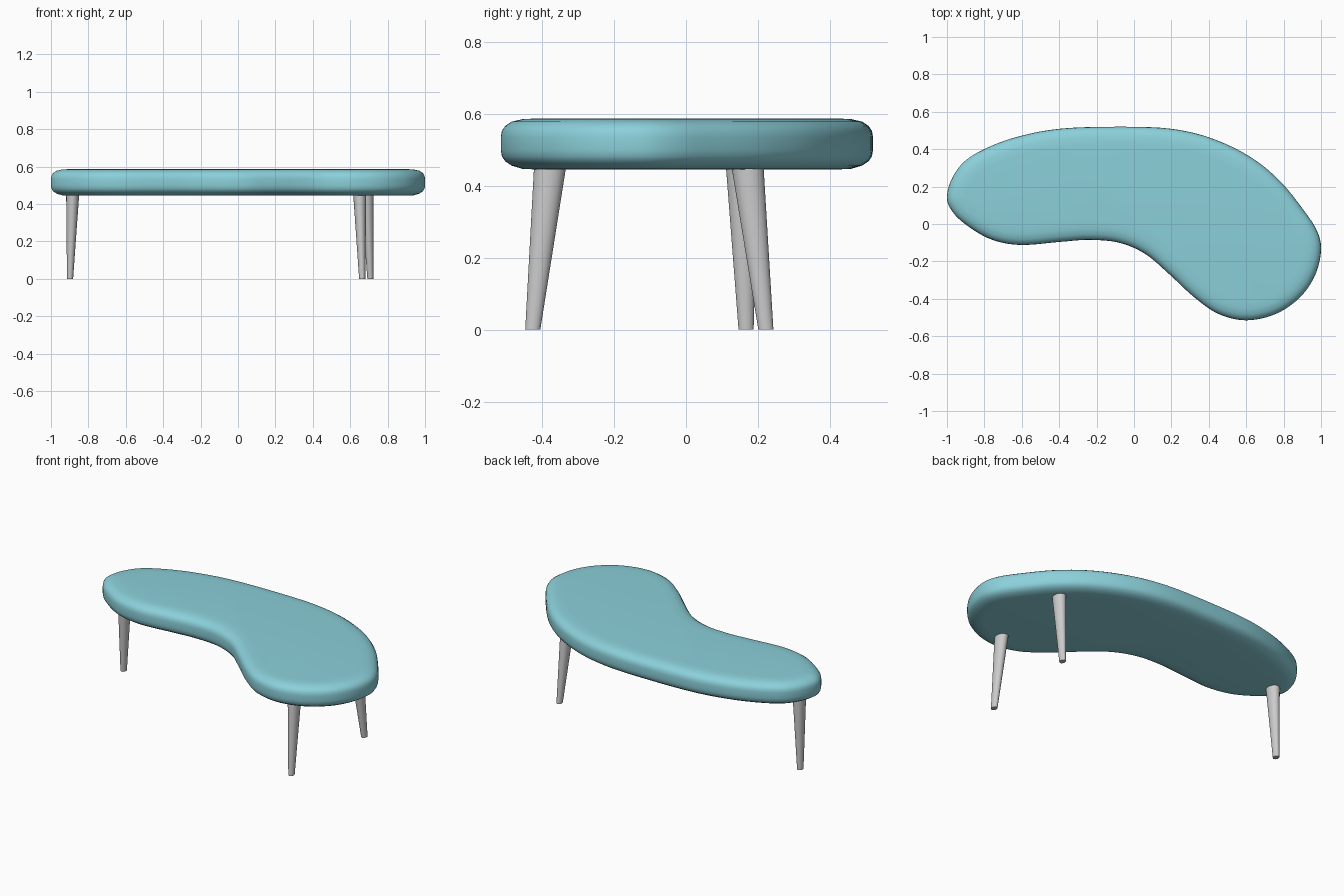
import bpy
import bmesh
import math
from mathutils import Vector, Matrix

cube = bpy.data.objects.get("Cube")
if cube:
    bpy.data.objects.remove(cube, do_unlink=True)


def make_material(name, colour):
    material = bpy.data.materials.new(name)
    material.use_nodes = True
    material.diffuse_color = (*colour, 1)
    material.node_tree.nodes["Principled BSDF"].inputs["Base Color"].default_value = (*colour, 1)
    return material


def finish(name, bm, material, angle):
    bmesh.ops.recalc_face_normals(bm, faces=bm.faces)
    mesh = bpy.data.meshes.new(name)
    bm.to_mesh(mesh)
    bm.free()
    mesh.materials.append(material)
    obj = bpy.data.objects.new(name, mesh)
    bpy.context.collection.objects.link(obj)
    bpy.ops.object.select_all(action="DESELECT")
    obj.select_set(True)
    bpy.context.view_layer.objects.active = obj
    bpy.ops.object.shade_smooth_by_angle(angle=math.radians(angle))
    return obj


def closed_spline(points, steps):
    """Smooth closed curve through every point."""
    points = [Vector(p) for p in points]
    count = len(points)
    curve = []
    for i in range(count):
        a, b, c, d = (points[(i + k) % count] for k in (-1, 0, 1, 2))
        for s in range(steps):
            t = s / steps
            curve.append(b + (c - a) * t / 2
                         + (2 * a - 5 * b + 4 * c - d) * t * t / 2
                         + (3 * b - a - 3 * c + d) * t ** 3 / 2)
    return curve


def build_cushion(name, outline, profile, material):
    """Loft the outline through (inset, height) steps and cap both ends."""
    count = len(outline)
    inward = []
    for i in range(count):
        tangent = (outline[(i + 1) % count] - outline[i - 1]).normalized()
        inward.append(Vector((tangent.y, -tangent.x)))
    bm = bmesh.new()
    rings = [[bm.verts.new((*(p + n * inset), z)) for p, n in zip(outline, inward)]
             for inset, z in profile]
    for low, high in zip(rings, rings[1:]):
        for i in range(count):
            j = (i + 1) % count
            bm.faces.new((low[i], low[j], high[j], high[i]))
    bm.faces.new(rings[0])
    bm.faces.new(rings[-1])
    return finish(name, bm, material, 40)


def build_leg(name, foot, top, material):
    """Tapered, splayed leg with a slightly oval section."""
    bm = bmesh.new()
    foot, top = Vector(foot), Vector(top)
    bmesh.ops.create_cone(bm, cap_ends=True, segments=32, radius1=0.021,
                          radius2=0.046, depth=top.z - foot.z)
    bmesh.ops.scale(bm, vec=(0.78, 1, 1), verts=bm.verts)
    lean = (top - foot) / (top.z - foot.z)
    shear = Matrix(((1, 0, lean.x), (0, 1, lean.y), (0, 0, 1)))
    bmesh.ops.transform(bm, matrix=shear.to_4x4(), verts=bm.verts)
    bmesh.ops.translate(bm, vec=(foot + top) / 2, verts=bm.verts)
    return finish(name, bm, material, 40)


teal = make_material("soft_teal", (0.26, 0.63, 0.70))
grey = make_material("light_grey", (0.6, 0.6, 0.6))

# Kidney-shaped seat, clockwise from its right end
outline = closed_spline([
    (-1, .15), (-.97, .25), (-.9, .34), (-.78, .41), (-.61, .47), (-.39, .51),
    (-.09, .52), (.19, .51), (.41, .46), (.62, .36), (.78, .23), (.91, .07),
    (.98, -.04), (1, -.14), (.97, -.27), (.89, -.39), (.76, -.48), (.6, -.515),
    (.45, -.48), (.32, -.39), (.19, -.27), (.06, -.16), (-.08, -.1),
    (-.24, -.085), (-.4, -.096), (-.61, -.112), (-.77, -.08), (-.91, .005),
    (-.98, .08)], 6)
rounded_edge = [(.1, .445), (.06, .447), (.03, .456), (.012, .468), (.003, .482), (0, .5),
                (0, .535), (.003, .552), (.012, .566), (.03, .578), (.06, .585), (.1, .587)]
build_cushion("seat", outline, rounded_edge, teal)

# Three splayed legs
build_leg("front_left_leg", (.664, -.426, 0), (.65, -.375, .48), grey)
build_leg("back_left_leg", (.708, .222, 0), (.69, .168, .48), grey)
build_leg("right_leg", (-.898, .167, 0), (-.883, .155, .48), grey)
